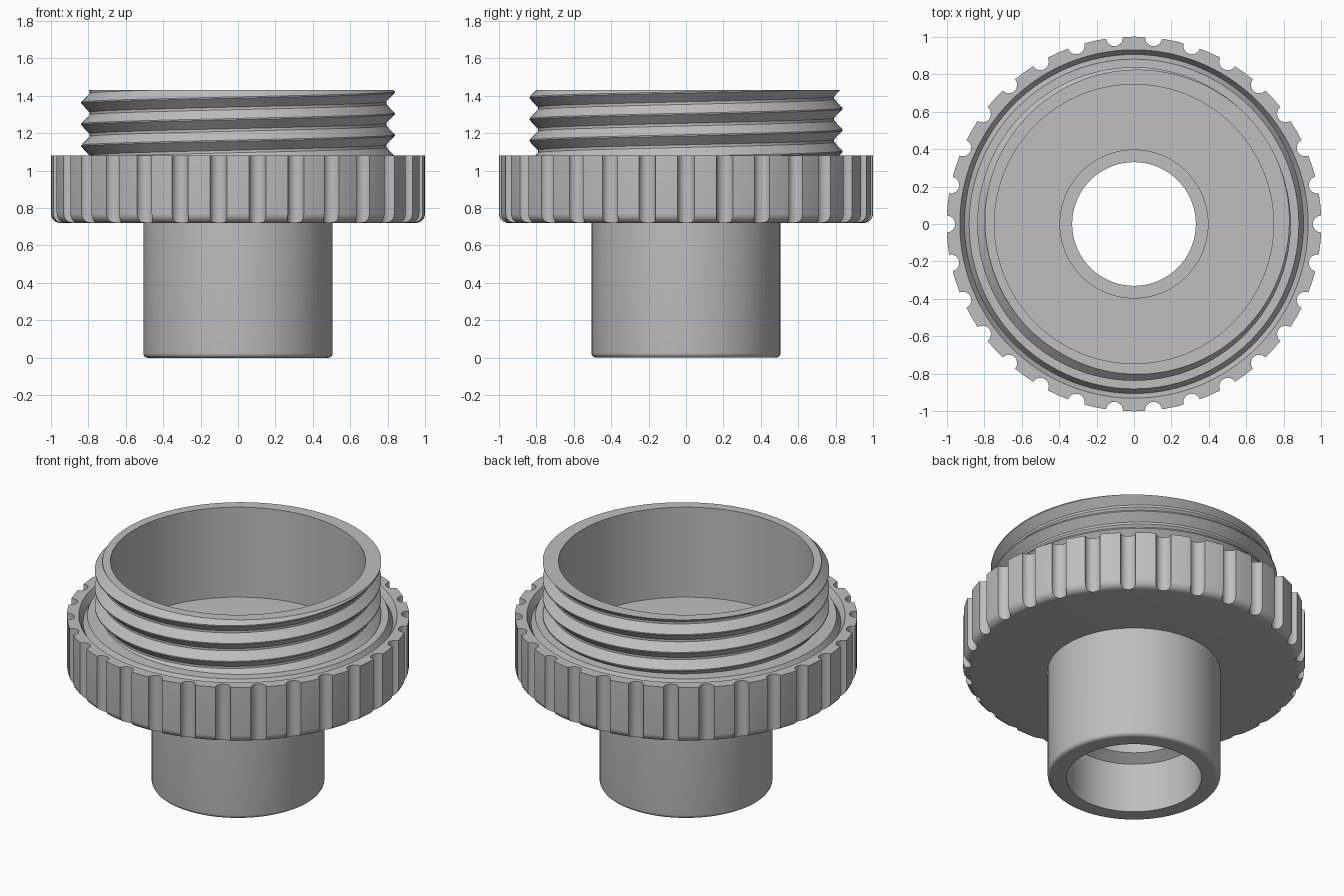
import bpy, bmesh, math
from mathutils import Vector

cube = bpy.data.objects.get("Cube")
if cube:
    bpy.data.objects.remove(cube)

GREY = (0.52, 0.52, 0.52, 1)
mat = bpy.data.materials.new("plain grey")
mat.use_nodes = True
mat.diffuse_color = GREY
bsdf = next(n for n in mat.node_tree.nodes if n.type == 'BSDF_PRINCIPLED')
bsdf.inputs["Base Color"].default_value = GREY
bsdf.inputs["Roughness"].default_value = 0.6

SEGS = 120
BORE, WALL = 0.395, 0.745            # tube bore and cup inner radius
SHOULDER, TOP, FLOOR, UNDER = 1.08, 1.43, 0.85, 0.72


def make_object(name, bm):
    bmesh.ops.recalc_face_normals(bm, faces=bm.faces)
    mesh = bpy.data.meshes.new(name)
    bm.to_mesh(mesh)
    bm.free()
    mesh.materials.append(mat)
    obj = bpy.data.objects.new(name, mesh)
    bpy.context.collection.objects.link(obj)
    return obj


def activate(obj):
    bpy.ops.object.select_all(action='DESELECT')
    obj.select_set(True)
    bpy.context.view_layer.objects.active = obj


def smooth(obj):
    activate(obj)
    bpy.ops.object.shade_smooth_by_angle(angle=math.radians(30))


def polar(r, a, z):
    return Vector((r * math.cos(a), r * math.sin(a), z))


def lathe(name, profile):
    """Revolve a closed (radius, height) profile about z."""
    bm = bmesh.new()
    rings = [[bm.verts.new(polar(r, math.tau * i / SEGS, z)) for r, z in profile]
             for i in range(SEGS)]
    n = len(profile)
    for i in range(SEGS):
        a, b = rings[i], rings[(i + 1) % SEGS]
        for j in range(n):
            k = (j + 1) % n
            bm.faces.new((a[j], b[j], b[k], a[k]))
    return make_object(name, bm)


def fillet(r, z, size, steps=6):
    """Rounded lower outer corner of a profile."""
    return [(r - size + size * math.sin(t), z + size - size * math.cos(t))
            for t in (math.pi / 2 * i / steps for i in range(steps + 1))]


# Tube with an inner lip that has a sloped underside
tube = lathe("tube", [(BORE, 0)] + fillet(0.505, 0, 0.025) + [
    (0.505, UNDER), (BORE, UNDER), (BORE, 0.5), (0.33, 0.5),
    (0.33, 0.36), (BORE, 0.32)])
smooth(tube)

# Collar with cup floor and a V groove in its top
collar = lathe("grip_collar", [(BORE, UNDER)] + fillet(1.0, UNDER, 0.05) + [
    (1.0, SHOULDER), (0.93, SHOULDER), (0.905, SHOULDER - 0.045),
    (0.88, SHOULDER), (WALL, SHOULDER), (WALL, FLOOR), (BORE, FLOOR)])

# Grip notches around the collar
bm = bmesh.new()
NOTCHES = 30
for i in range(NOTCHES):
    made = bmesh.ops.create_cone(bm, cap_ends=True, segments=24,
                                 radius1=0.045, radius2=0.045, depth=0.6)
    bmesh.ops.translate(bm, verts=made["verts"],
                        vec=polar(1.0, math.tau * i / NOTCHES, 0.9))
cutter = make_object("notch_cutter", bm)
cutter.hide_render = True
cut = collar.modifiers.new("notches", 'BOOLEAN')
cut.operation, cut.solver, cut.object = 'DIFFERENCE', 'EXACT', cutter
activate(collar)
bpy.ops.object.modifier_apply(modifier=cut.name)
bpy.data.objects.remove(cutter)
smooth(collar)

# Threaded sleeve: a helical strip trimmed flat at both ends
PITCH, CREST_Z = 0.115, 1.185
thread = [(0.0, 0.837), (0.06, 0.837), (0.47, 0.792), (0.59, 0.792)]
M = len(thread)
bm = bmesh.new()
columns = []
for i in range(SEGS):
    columns.append([
        bm.verts.new(polar(r, math.tau * i / SEGS,
                           CREST_Z + PITCH * (turn + f + i / SEGS)))
        for turn in range(-3, 5) for f, r in thread])
for i in range(SEGS):
    a = columns[i]
    b = columns[i + 1] if i + 1 < SEGS else columns[0][M:]
    for j in range(len(b) - 1):
        bm.faces.new((a[j], b[j], b[j + 1], a[j + 1]))
for z, direction in ((SHOULDER - 0.02, -1), (TOP, 1)):
    trimmed = bmesh.ops.bisect_plane(
        bm, geom=bm.verts[:] + bm.edges[:] + bm.faces[:], dist=1e-6,
        plane_co=(0, 0, z), plane_no=(0, 0, direction), clear_outer=True)
rim = [e for e in trimmed["geom_cut"] if isinstance(e, bmesh.types.BMEdge)]

# Flat rim, then the inner wall of the cup
for z in (TOP, SHOULDER):
    grown = bmesh.ops.extrude_edge_only(bm, edges=rim)["geom"]
    rim = [e for e in grown if isinstance(e, bmesh.types.BMEdge)]
    for v in (g for g in grown if isinstance(g, bmesh.types.BMVert)):
        v.co = polar(WALL, math.atan2(v.co.y, v.co.x), z)
sleeve = make_object("threaded_sleeve", bm)
smooth(sleeve)
